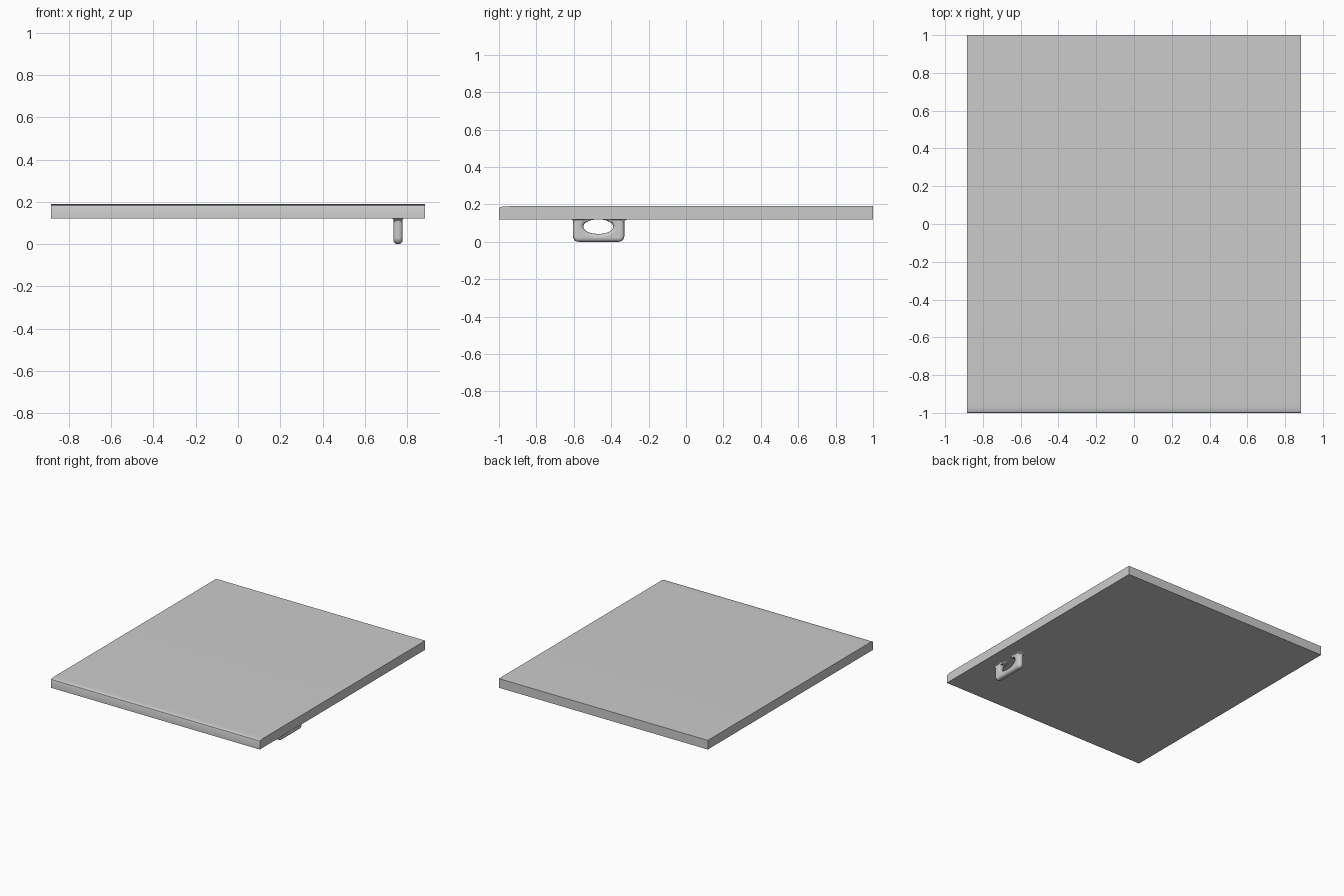
import bpy, bmesh, math
from mathutils import Vector

if "Cube" in bpy.data.objects:
    bpy.data.objects.remove(bpy.data.objects["Cube"])


def finish(obj, angle=35):
    bpy.ops.object.select_all(action='DESELECT')
    obj.select_set(True)
    bpy.context.view_layer.objects.active = obj
    if obj.type == 'CURVE':
        bpy.ops.object.convert(target='MESH')
        obj = bpy.context.object
    bpy.ops.object.shade_smooth_by_angle(angle=math.radians(angle))
    return obj


def loft(name, rings):
    """Closed solid skinned through rings of equal point count."""
    bm = bmesh.new()
    rows = [[bm.verts.new(p) for p in ring] for ring in rings]
    n = len(rows[0])
    for a, b in zip(rows, rows[1:]):
        for i in range(n):
            bm.faces.new((a[i], a[(i + 1) % n], b[(i + 1) % n], b[i]))
    bm.faces.new(rows[0])
    bm.faces.new(rows[-1])
    bmesh.ops.recalc_face_normals(bm, faces=bm.faces)
    mesh = bpy.data.meshes.new(name)
    bm.to_mesh(mesh)
    bm.free()
    obj = bpy.data.objects.new(name, mesh)
    bpy.context.collection.objects.link(obj)
    return finish(obj)


# Panel: side profile with a softly eased top front edge
HALF_W, BOTTOM, TOP = 0.885, 0.12, 0.19
profile = [(1, BOTTOM), (1, TOP), (-0.94, TOP), (-0.97, 0.189),
           (-0.988, 0.187), (-0.997, 0.183), (-1, 0.176), (-1, BOTTOM)]
loft("panel", [[(x, y, z) for y, z in profile] for x in (-HALF_W, HALF_W)])

# Latch loop: rounded plate with an oval opening, edges rolled over
LX, LY0, LY1 = 0.757, -0.605, -0.33
R = 0.03


def arc(cx, cy, rx, ry, a0, a1, n):
    return [(cx + rx * math.cos(math.radians(a0 + (a1 - a0) * i / n)),
             cy + ry * math.sin(math.radians(a0 + (a1 - a0) * i / n)))
            for i in range(n + 1)]


outer = ([(LY0, 0.15)] + arc(LY0 + R, R, R, R, 180, 270, 8)
         + arc(LY1 - R, R, R, R, 270, 360, 8) + [(LY1, 0.15)])
hole = arc(-0.469, 0.081, 0.08, 0.039, 0, 360, 48)[:-1]
curve = bpy.data.curves.new("latch_loop", 'CURVE')
curve.dimensions = '2D'
curve.fill_mode = 'BOTH'
for points in (outer, hole):
    spline = curve.splines.new('POLY')
    spline.points.add(len(points) - 1)
    for p, (u, v) in zip(spline.points, points):
        p.co = (u, v, 0, 1)
    spline.use_cyclic_u = True
curve.extrude = 0.003
curve.bevel_depth = 0.019
curve.bevel_resolution = 4
curve.offset = -0.019
loop = bpy.data.objects.new("latch_loop", curve)
loop.rotation_euler = (math.pi / 2, 0, math.pi / 2)
loop.location.x = LX
bpy.context.collection.objects.link(loop)
finish(loop)

# Flared feet blending the loop into the panel underside
for name, y0, y1, out0, out1 in (("rear_foot", -0.42, LY1, 0, 0.03),
                                 ("front_foot", LY0, -0.52, 0.015, 0)):
    rings = []
    for t in (0, 0.35, 0.65, 0.85, 1):
        flare = 1 - math.sqrt(1 - t * t)
        w = 0.019 + 0.01 * flare
        a, b = y0 + 0.004 * (1 - t) - out0 * flare, y1 - 0.004 * (1 - t) + out1 * flare
        z = 0.105 + 0.016 * t
        rings.append([(LX - w, a, z), (LX + w, a, z), (LX + w, b, z), (LX - w, b, z)])
    loft(name, rings)
